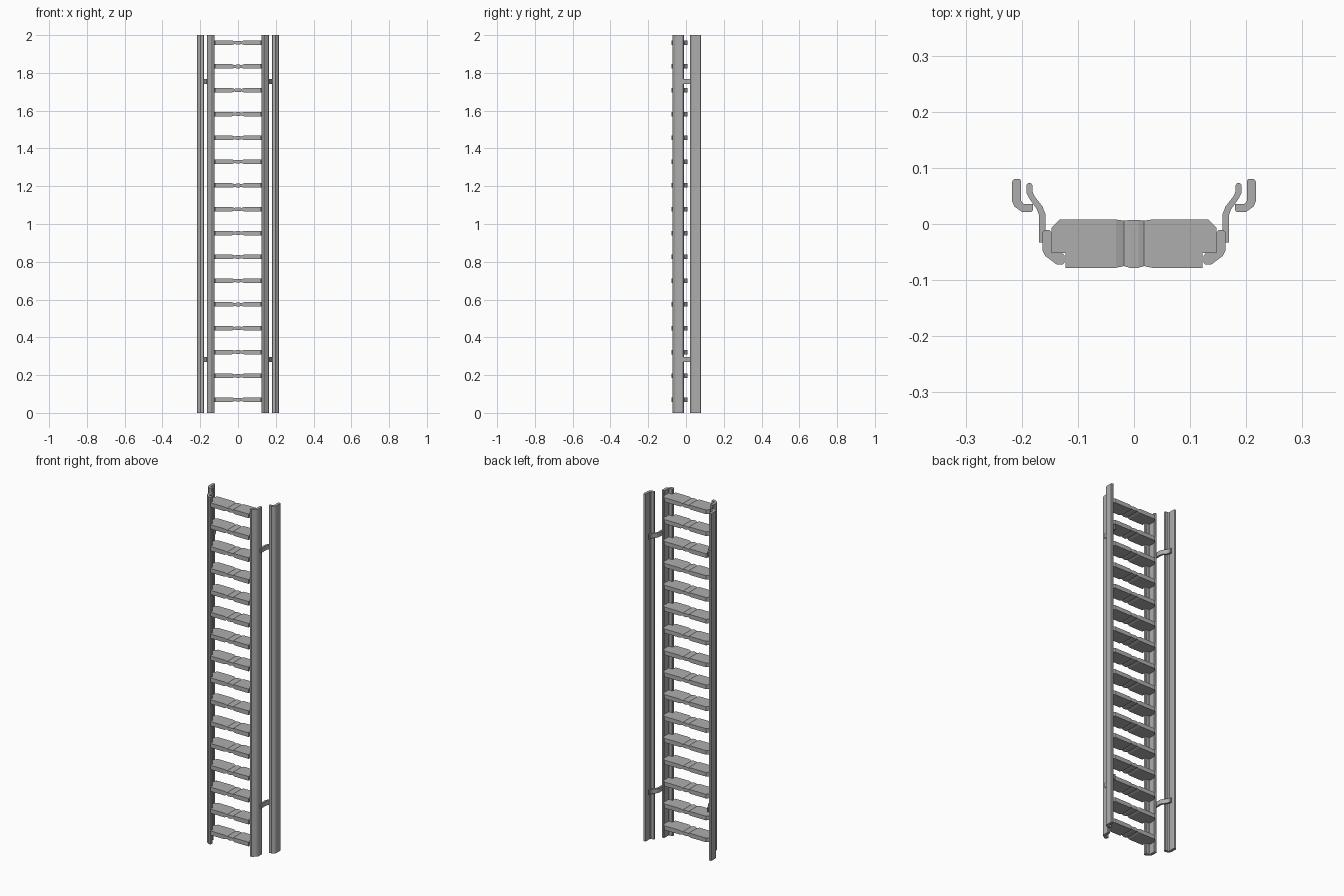
import bpy
import bmesh

cube = bpy.data.objects.get("Cube")
if cube:
    bpy.data.objects.remove(cube, do_unlink=True)

steel = bpy.data.materials.new("grey steel")
steel.use_nodes = True
GREY = (0.42, 0.42, 0.42, 1)
steel.diffuse_color = GREY
steel.node_tree.nodes["Principled BSDF"].inputs["Base Color"].default_value = GREY


def finish(bm, name):
    bmesh.ops.recalc_face_normals(bm, faces=bm.faces)
    mesh = bpy.data.meshes.new(name)
    bm.to_mesh(mesh)
    bm.free()
    mesh.materials.append(steel)
    obj = bpy.data.objects.new(name, mesh)
    bpy.context.collection.objects.link(obj)
    return obj


def extrude_profile(name, profile, z0, z1, side):
    """Plan outline extruded upwards; side = -1 mirrors it in x."""
    bm = bmesh.new()
    face = bm.faces.new([bm.verts.new((side * x, y, z0)) for x, y in profile])
    ext = bmesh.ops.extrude_face_region(bm, geom=[face])
    top = [v for v in ext["geom"] if isinstance(v, bmesh.types.BMVert)]
    bmesh.ops.translate(bm, verts=top, vec=(0, 0, z1 - z0))
    return finish(bm, name)


def rung(name, z):
    """Flat tread lofted through stations along x, pinched at the middle."""
    # x, front y, back y, half thickness
    half = [(0.008, -0.078, 0.007, 0.010), (0.018, -0.075, 0.006, 0.007),
            (0.032, -0.078, 0.008, 0.012), (0.122, -0.078, 0.008, 0.012)]
    stations = [(-x, a, b, h) for x, a, b, h in reversed(half)] + half
    # narrower ends that tuck in behind the rail feet
    ends = [(0.122, -0.052, 0.008, 0.012), (0.132, -0.052, 0.008, 0.012),
            (0.147, -0.052, -0.007, 0.012)]
    bm = bmesh.new()

    def loft(sections):
        rings = [[bm.verts.new((x, y, z + dz)) for y, dz in
                  ((a, -h), (b, -h), (b, h), (a, h))] for x, a, b, h in sections]
        for r, s in zip(rings, rings[1:]):
            for i in range(4):
                j = (i + 1) % 4
                bm.faces.new((r[i], r[j], s[j], s[i]))
        bm.faces.new(rings[0])
        bm.faces.new(rings[-1])

    loft(stations)
    loft(ends)
    loft([(-x, a, b, h) for x, a, b, h in ends])
    return finish(bm, name)


# Plan outlines for the model's left side
inner_rail = [(0.151, -0.011), (0.160, -0.011), (0.163, -0.015), (0.163, -0.047),
              (0.158, -0.057), (0.138, -0.072), (0.127, -0.072), (0.124, -0.069),
              (0.124, -0.056), (0.127, -0.053), (0.144, -0.053), (0.147, -0.050),
              (0.147, -0.015)]
outer_rail = [(0.203, 0.080), (0.214, 0.080), (0.217, 0.076), (0.217, 0.040),
              (0.213, 0.031), (0.199, 0.021), (0.183, 0.021), (0.180, 0.025),
              (0.180, 0.036), (0.197, 0.036), (0.201, 0.041), (0.201, 0.076)]
bracket = [(0.158, -0.033), (0.169, -0.033), (0.169, 0.015), (0.173, 0.026),
           (0.187, 0.046), (0.192, 0.056), (0.192, 0.069), (0.189, 0.073),
           (0.184, 0.073), (0.181, 0.069), (0.181, 0.058), (0.177, 0.049),
           (0.163, 0.031), (0.158, 0.018)]

# Rails and brackets
for label, side in (("left", 1), ("right", -1)):
    extrude_profile(label + "_stringer", inner_rail, 0, 2, side)
    extrude_profile(label + "_outer_rail", outer_rail, 0, 2, side)
    for level, z in (("lower", 0.283), ("upper", 1.755)):
        extrude_profile(f"{label}_{level}_bracket", bracket, z - 0.013, z + 0.013, side)

# Rungs
for i in range(16):
    rung(f"rung_{i + 1}", 0.07 + 0.126 * i)
